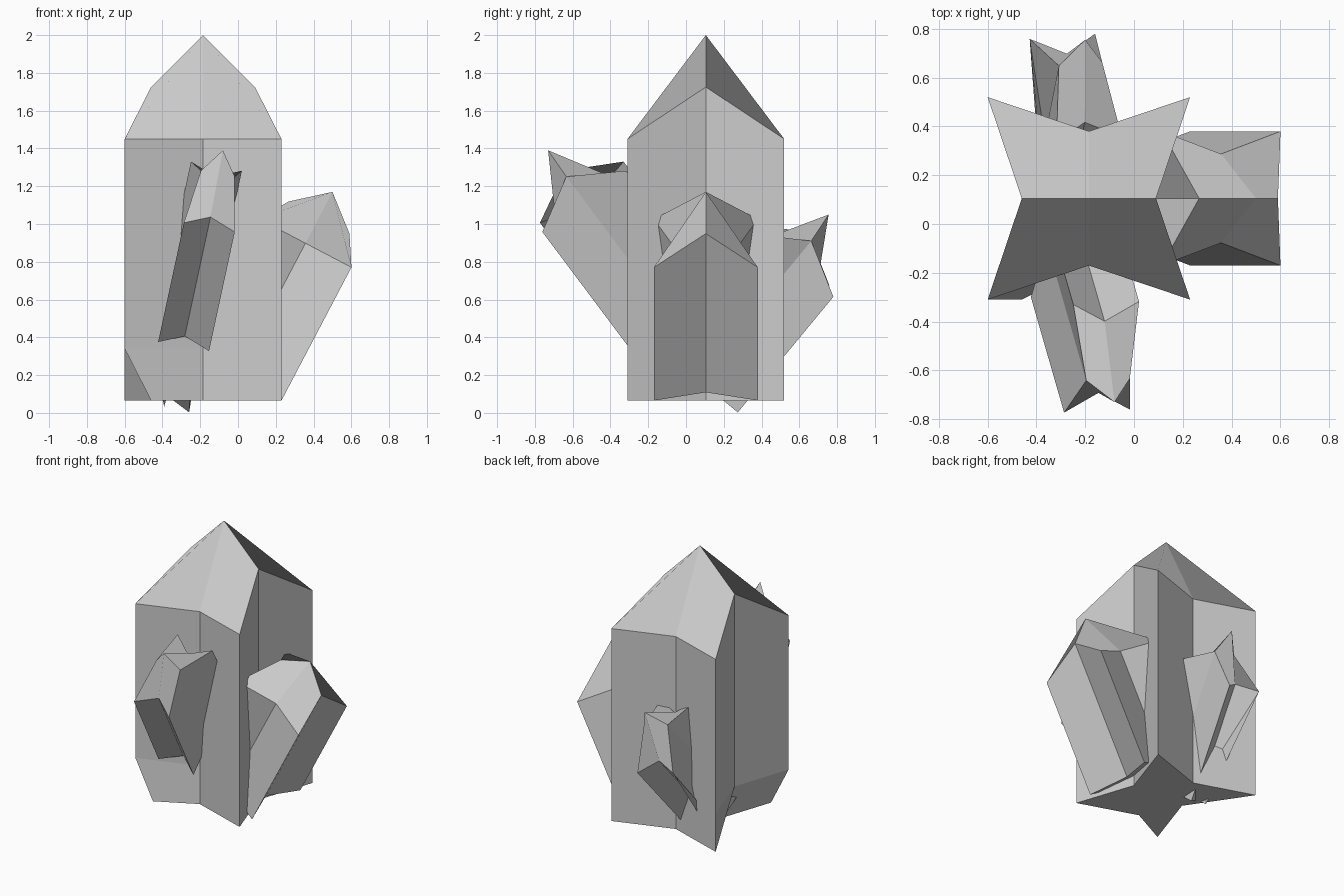
import bpy
from mathutils import Vector

if "Cube" in bpy.data.objects:
    bpy.data.objects.remove(bpy.data.objects["Cube"], do_unlink=True)

# One grey stone material for the whole cluster
stone = bpy.data.materials.new("grey_stone")
stone.use_nodes = True
GREY = (0.6, 0.6, 0.6, 1)
stone.diffuse_color = GREY
stone.node_tree.nodes["Principled BSDF"].inputs["Base Color"].default_value = GREY

INSET = 0.663  # notch depth of the four-pointed star section
STAR = [(-1, -1), (0, -INSET), (1, -1), (INSET, 0),
        (1, 1), (0, INSET), (-1, 1), (-INSET, 0)]


def crystal(name, tip, axis, side, half, shaft, cap, shifts=None, bend=0):
    """Star-section shaft with a pointed cap; shifts slide foot corners sideways."""
    tip, axis = Vector(tip), Vector(axis).normalized()
    depth = axis.cross(Vector(side)).normalized()
    side = depth.cross(axis)

    def ring(drop, raise_mids=0, moves=None):
        points = []
        for i, (a, b) in enumerate(STAR):
            lift = raise_mids if b == 0 else 0
            slide = (moves or {}).get(i, 0)
            points.append(tip + side * (a * half[0] + slide)
                          + depth * b * half[1] - axis * (drop - lift))
        return points

    rings = [ring(cap + shaft, moves=shifts)]
    if bend:
        rings.append(ring(cap + shaft - bend))
    rings.append(ring(cap, raise_mids=cap / 2))

    verts = [p for r in rings for p in r] + [tip]
    faces = [tuple(reversed(range(8)))]
    # Shaft walls
    for level in range(len(rings) - 1):
        low = level * 8
        for i in range(8):
            j = (i + 1) % 8
            faces.append((low + i, low + j, low + 8 + j, low + 8 + i))
    # Four cap facets, each ridged from corner to tip
    top = (len(rings) - 1) * 8
    for i in range(0, 8, 2):
        faces.append((top + i, top + i + 1, len(verts) - 1, top + (i - 1) % 8))

    mesh = bpy.data.meshes.new(name)
    mesh.from_pydata(verts, [], faces)
    mesh.materials.append(stone)
    mesh.update()
    obj = bpy.data.objects.new(name, mesh)
    bpy.context.scene.collection.objects.link(obj)
    return obj


# Tall upright crystal, with its foot cut in on one side
crystal("main_crystal", (-0.185, 0.105, 2.0), (0, 0, 1), (1, 0, 0),
        (0.415, 0.415), 1.385, 0.55, shifts={0: 0.14, 7: 0.14}, bend=0.275)

# Broad crystal leaning out to the left
crystal("left_crystal", (0.5, 0.105, 1.17), (0.465, 0, 0.885), (0.885, 0, -0.465),
        (0.275, 0.275), 0.796, 0.307)

# Slim crystals leaning out at the front and the back
crystal("front_crystal", (-0.08, -0.73, 1.39), (0.17, -0.591, 0.788),
        (0.985, 0.036, -0.164), (0.137, 0.275), 0.8, 0.312)
crystal("back_crystal", (-0.2, 0.755, 1.05), (0.124, 0.632, 0.764),
        (0.962, 0.036, -0.272), (0.138, 0.275), 0.8, 0.312, shifts={6: 0.14})
